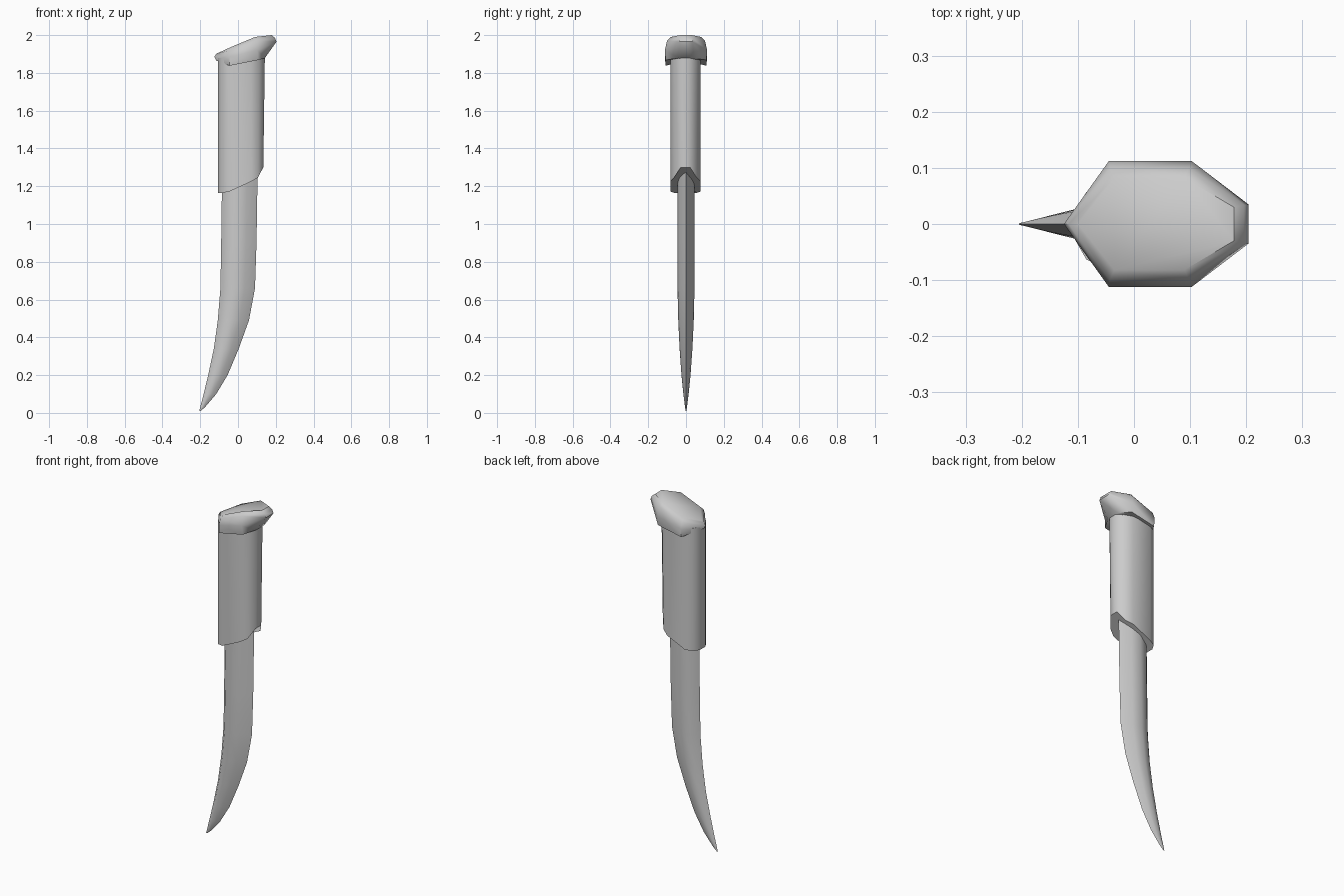
import bpy, bmesh

cube = bpy.data.objects.get("Cube")
if cube:
    bpy.data.objects.remove(cube)

grey = bpy.data.materials.new("plain grey")
grey.use_nodes = True
grey.diffuse_color = (0.6, 0.6, 0.6, 1)
grey.node_tree.nodes["Principled BSDF"].inputs["Base Color"].default_value = (0.6, 0.6, 0.6, 1)


def loft(name, rings, angle):
    """Skin equal-length rings of points and cap both ends."""
    bm = bmesh.new()
    loops = [[bm.verts.new(p) for p in ring] for ring in rings]
    for a, b in zip(loops, loops[1:]):
        for i in range(len(a)):
            j = (i + 1) % len(a)
            bm.faces.new((a[i], a[j], b[j], b[i]))
    bm.faces.new(loops[0][::-1])
    bm.faces.new(loops[-1])
    bmesh.ops.recalc_face_normals(bm, faces=bm.faces)
    mesh = bpy.data.meshes.new(name)
    bm.to_mesh(mesh)
    bm.free()
    mesh.materials.append(grey)
    obj = bpy.data.objects.new(name, mesh)
    bpy.context.collection.objects.link(obj)
    bpy.ops.object.select_all(action="DESELECT")
    obj.select_set(True)
    bpy.context.view_layer.objects.active = obj
    bpy.ops.object.shade_smooth_by_angle(angle=angle)
    return obj


def mirrored(half):
    """Close a half ring by mirroring it across y = 0."""
    return half + [(x, -y, z) for x, y, z in reversed(half) if y > 0]


# Curved blade: back x, edge x, half thickness at each height
stations = [
    (0.01, -0.205, -0.198, 0.002), (0.03, -0.20, -0.175, 0.005),
    (0.1, -0.182, -0.115, 0.014), (0.2, -0.158, -0.055, 0.024),
    (0.34, -0.128, 0.004, 0.034), (0.49, -0.107, 0.058, 0.041),
    (0.66, -0.093, 0.09, 0.045), (0.9, -0.089, 0.098, 0.046),
    (1.35, -0.083, 0.105, 0.046),
]


def blade_ring(z, back, edge, t):
    w = edge - back
    return mirrored([(back, 0, z), (back + 0.15 * w, 0.65 * t, z),
                     (back + 0.42 * w, t, z), (back + 0.7 * w, 0.75 * t, z),
                     (edge, 0, z)])


loft("blade", [blade_ring(*s) for s in stations], 0.9)

# Grip with a slanted lower end
outline = [(-0.105, 0.025, 1.165), (-0.085, 0.06, 1.165), (-0.045, 0.08, 1.172),
           (0.07, 0.08, 1.225), (0.105, 0.06, 1.245), (0.134, 0.025, 1.3)]
lower = mirrored(outline)
upper = [(x + (0.008 if x > 0.1 else 0), y, 1.88) for x, y, z in lower]
grip = loft("grip", [lower, upper], 0.9)
grip.location.y = -0.003

# Flared pommel cap
pommel_rings = [
    [(-0.115, 0, 1.865), (-0.045, 0.108, 1.838), (0.105, 0.108, 1.868), (0.142, 0.04, 1.878)],
    [(-0.125, 0, 1.885), (-0.045, 0.112, 1.885), (0.103, 0.112, 1.92), (0.204, 0.035, 1.965)],
    [(-0.116, 0, 1.9), (-0.043, 0.1, 1.92), (0.098, 0.1, 1.972), (0.196, 0.034, 1.985)],
    [(-0.1, 0, 1.908), (-0.035, 0.082, 1.938), (0.09, 0.082, 1.99), (0.178, 0.03, 2.0)],
]
loft("pommel", [mirrored(r) for r in pommel_rings], 0.9)
